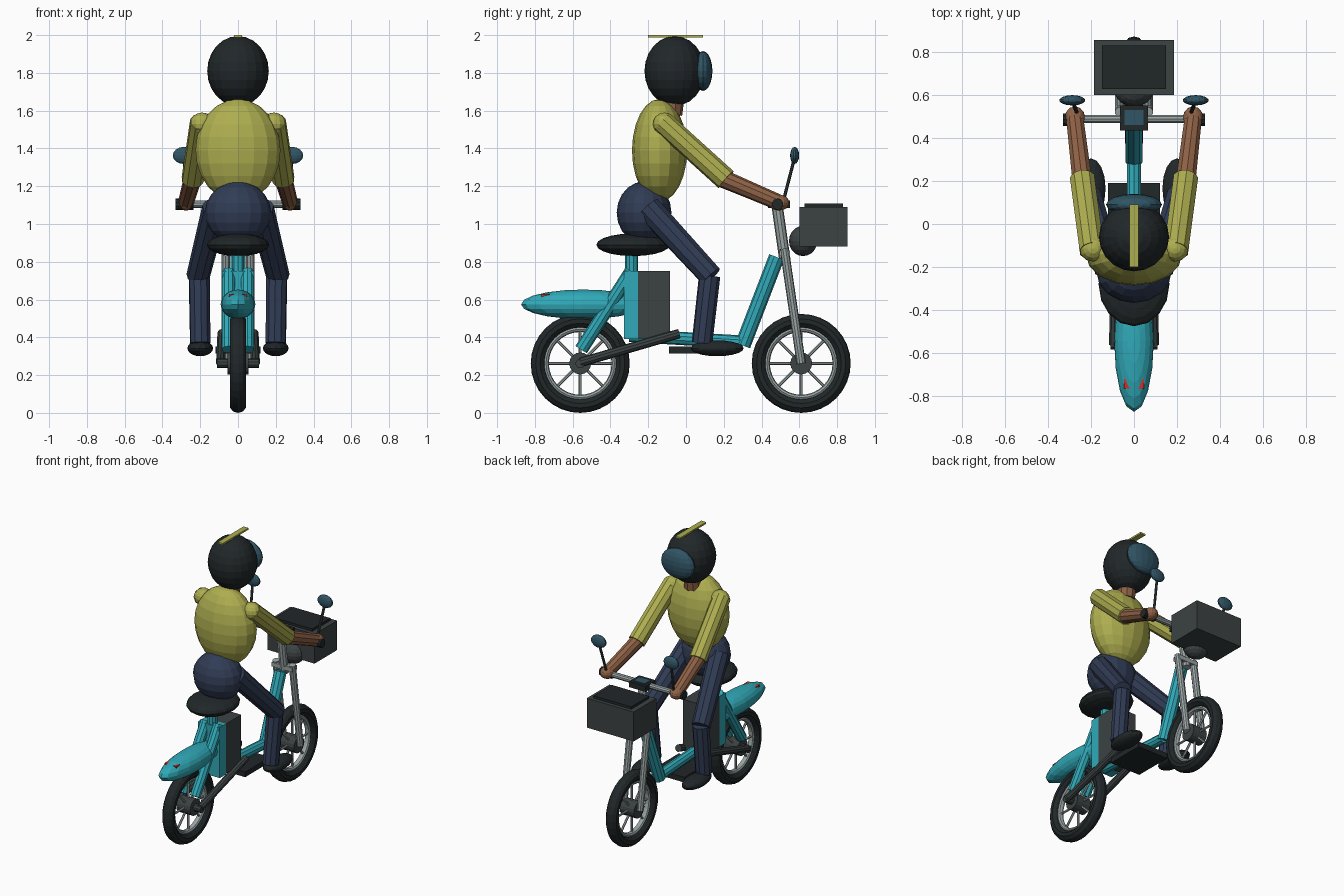
import bpy, math
from mathutils import Vector

if "Cube" in bpy.data.objects:
    bpy.data.objects.remove(bpy.data.objects["Cube"])

COLORS = {
    "teal": (0.03, 0.40, 0.48), "yellow": (0.42, 0.42, 0.08), "navy": (0.03, 0.045, 0.09),
    "skin": (0.27, 0.12, 0.06), "black": (0.015, 0.02, 0.022), "charcoal": (0.045, 0.055, 0.055),
    "metal": (0.32, 0.37, 0.37), "glass": (0.03, 0.09, 0.13), "red": (0.6, 0.03, 0.02),
}
MATS = {}
for key, rgb in COLORS.items():
    MATS[key] = bpy.data.materials.new(key)
    MATS[key].diffuse_color = (*rgb, 1)


def finish(name, color):
    ob = bpy.context.object
    ob.name = name
    ob.data.materials.append(MATS[color])
    return ob


def ball(name, color, loc, radii, seg=16, rings=10):
    bpy.ops.mesh.primitive_uv_sphere_add(segments=seg, ring_count=rings, radius=1, location=loc)
    ob = finish(name, color)
    ob.scale = radii
    return ob


def box(name, color, lo, hi):
    lo, hi = Vector(lo), Vector(hi)
    bpy.ops.mesh.primitive_cube_add(size=1, location=(lo + hi) / 2)
    ob = finish(name, color)
    ob.scale = hi - lo
    return ob


def tube(name, color, a, b, r1, r2=None, sides=10):
    a, b = Vector(a), Vector(b)
    d = b - a
    bpy.ops.mesh.primitive_cone_add(vertices=sides, radius1=r1, radius2=r1 if r2 is None else r2,
                                    depth=d.length, location=(a + b) / 2)
    ob = finish(name, color)
    ob.rotation_euler = d.to_track_quat('Z', 'Y').to_euler()
    return ob


def ring(name, color, loc, major, minor, widen=1.0, minor_seg=10):
    bpy.ops.mesh.primitive_torus_add(location=loc, rotation=(0, math.pi / 2, 0), major_radius=major,
                                     minor_radius=minor, major_segments=32, minor_segments=minor_seg)
    ob = finish(name, color)
    ob.scale = (1, 1, widen)
    return ob


# wheels
WZ = 0.262
for end, y in (("front", 0.61), ("rear", -0.56)):
    ring(end + "_tyre", "black", (0, y, WZ), 0.224, 0.038, 1.15)
    ring(end + "_rim", "metal", (0, y, WZ), 0.181, 0.015, 1.4, 8)
    tube(end + "_hub", "charcoal", (-0.055, y, WZ), (0.055, y, WZ), 0.058, sides=16)
    for i in range(8):
        a = i * math.pi / 4
        c, s = math.cos(a), math.sin(a)
        tube(f"{end}_spoke_{i}", "metal", (0, y + 0.05 * c, WZ + 0.05 * s),
             (0, y + 0.18 * c, WZ + 0.18 * s), 0.008, sides=6)

# frame
tube("down_tube", "teal", (0, 0.30, 0.357), (0, 0.48, 0.825), 0.042)
tube("floor_tube", "teal", (0, -0.30, 0.41), (0, 0.30, 0.375), 0.035)
tube("seat_post", "teal", (0, -0.288, 0.40), (0, -0.288, 0.89), 0.034)
box("floorboard", "black", (-0.12, -0.09, 0.315), (0.12, 0.19, 0.352))
box("battery_back_panel", "teal", (-0.085, -0.328, 0.39), (0.085, -0.255, 0.75))
box("battery_box", "charcoal", (-0.085, -0.255, 0.395), (0.085, -0.085, 0.75))
ball("rear_fender", "teal", (0, -0.545, 0.575), (0.092, 0.328, 0.078))
box("tail_light", "red", (-0.047, -0.765, 0.59), (0.047, -0.72, 0.629))
ball("seat", "black", (0, -0.28, 0.89), (0.165, 0.195, 0.06))

# steering column and cockpit
tube("steering_stem", "metal", (0, 0.525, 0.80), (0, 0.482, 1.10), 0.03)
tube("handlebar", "metal", (-0.32, 0.488, 1.105), (0.32, 0.488, 1.105), 0.02)
box("fork_crown", "metal", (-0.08, 0.495, 0.83), (0.08, 0.55, 0.86))
box("display_housing", "black", (-0.065, 0.435, 1.085), (0.065, 0.55, 1.125))
box("display_screen", "glass", (-0.045, 0.46, 1.12), (0.045, 0.53, 1.131))

# headlight and front cargo box
ball("headlight", "charcoal", (0, 0.62, 0.91), (0.09, 0.075, 0.08))
box("cargo_box", "charcoal", (-0.185, 0.60, 0.88), (0.185, 0.855, 1.09))
box("cargo_lid", "black", (-0.148, 0.627, 1.08), (0.148, 0.83, 1.108))

# rider body
ball("hips", "navy", (0, -0.222, 1.06), (0.175, 0.145, 0.165))
ball("torso", "yellow", (0, -0.14, 1.39), (0.225, 0.146, 0.272), 16, 12)
tube("neck", "skin", (0, -0.08, 1.58), (0, -0.065, 1.70), 0.06)
ball("helmet", "black", (0, -0.06, 1.81), (0.163, 0.16, 0.185), 20, 12)
ball("visor", "glass", (0, 0.09, 1.81), (0.13, 0.05, 0.105))
box("helmet_stripe", "yellow", (-0.02, -0.20, 1.988), (0.02, 0.09, 2.0))

# paired parts
for side, s in (("left", -1), ("right", 1)):
    def p(x, y, z):
        return (s * x, y, z)
    tube(side + "_rear_strut", "teal", p(0.05, -0.555, 0.335), p(0.05, -0.29, 0.75), 0.036)
    tube(side + "_swingarm", "charcoal", p(0.092, -0.56, WZ + 0.005), p(0.085, -0.035, 0.42), 0.025)
    tube(side + "_axle_end", "charcoal", p(0.04, -0.56, WZ), p(0.11, -0.56, WZ), 0.025)
    tube(side + "_fork_leg", "metal", p(0.065, 0.61, WZ), p(0.065, 0.52, 0.87), 0.024)
    tube(side + "_grip", "black", p(0.235, 0.485, 1.105), p(0.33, 0.485, 1.105), 0.03)
    tube(side + "_mirror_stem", "charcoal", p(0.265, 0.515, 1.12), p(0.285, 0.572, 1.34), 0.009, sides=8)
    ball(side + "_mirror", "glass", p(0.287, 0.575, 1.363), (0.06, 0.024, 0.045), 14, 8)
    # leg
    tube(side + "_thigh", "navy", p(0.12, -0.20, 1.085), p(0.212, 0.134, 0.722), 0.07, 0.062)
    tube(side + "_shin", "navy", p(0.205, 0.125, 0.725), p(0.20, 0.085, 0.37), 0.057, 0.055)
    ball(side + "_shoe", "black", p(0.20, 0.165, 0.342), (0.068, 0.14, 0.042))
    # arm
    ball(side + "_shoulder", "yellow", p(0.19, -0.115, 1.53), (0.065, 0.06, 0.06), 12, 8)
    tube(side + "_upper_arm", "yellow", p(0.195, -0.125, 1.54), p(0.24, 0.212, 1.235), 0.06)
    tube(side + "_forearm", "skin", p(0.24, 0.195, 1.24), p(0.275, 0.49, 1.115), 0.048, 0.042)
    ball(side + "_hand", "skin", p(0.275, 0.492, 1.113), (0.048, 0.055, 0.042), 12, 8)

for m in bpy.data.materials:
    if m.users and not m.is_grease_pencil:
        m.use_nodes = True
        m.node_tree.nodes["Principled BSDF"].inputs["Base Color"].default_value = m.diffuse_color
